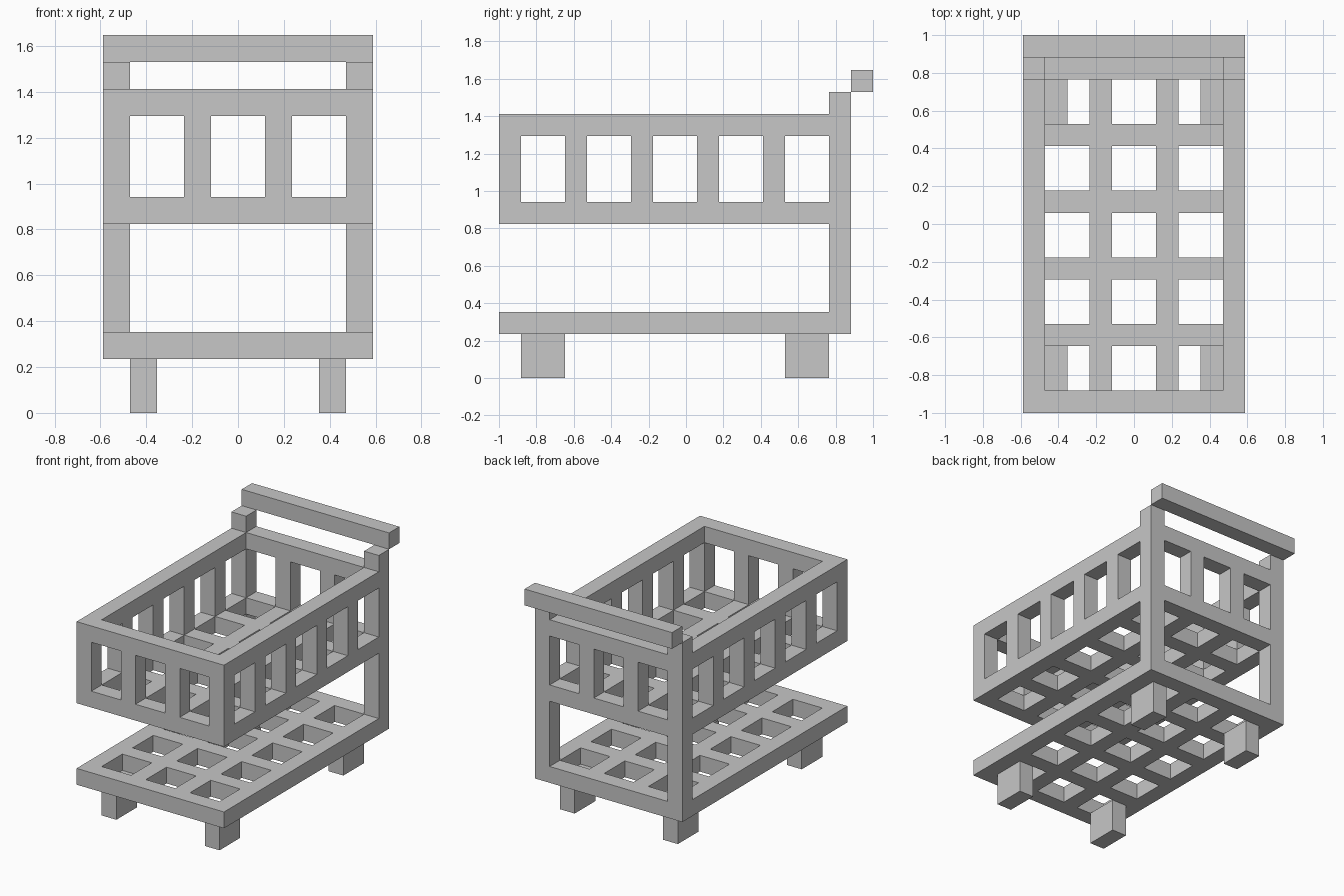
import bpy
import bmesh
from mathutils import Vector

if "Cube" in bpy.data.objects:
    bpy.data.objects.remove(bpy.data.objects["Cube"], do_unlink=True)

U = 2 / 17  # one bar thickness; all part sizes below are in bars

grey = bpy.data.materials.new("plain grey")
grey.use_nodes = True
colour = (0.57, 0.57, 0.57, 1)
grey.diffuse_color = colour
grey.node_tree.nodes["Principled BSDF"].inputs["Base Color"].default_value = colour

# Openings shared by the walls and floors
X_HOLES = [(-4, -2), (-1, 1), (2, 4)]
Y_HOLES = [(y, y + 2) for y in (-7.5, -4.5, -1.5, 1.5, 4.5)]
Z_HOLES = [(8, 11)]


def slab(name, x, y, z, axis=2, holes_u=(), holes_v=()):
    """Box one layer thick along axis, pierced where both hole spans cross."""
    spans = (x, y, z)
    u, v = [i for i in range(3) if i != axis]

    def cuts(i, holes):
        lo, hi = spans[i]
        inner = {c for h in holes for c in h if lo < c < hi}
        return sorted(inner | {lo, hi})

    def in_hole(c, holes):
        return any(a < c < b for a, b in holes)

    us, vs = cuts(u, holes_u), cuts(v, holes_v)
    bm = bmesh.new()
    grid = {}
    for a in us:
        for b in vs:
            co = Vector()
            co[u], co[v], co[axis] = a, b, spans[axis][0]
            grid[a, b] = bm.verts.new(co * U)
    for a, a2 in zip(us, us[1:]):
        for b, b2 in zip(vs, vs[1:]):
            if not (in_hole((a + a2) / 2, holes_u) and in_hole((b + b2) / 2, holes_v)):
                bm.faces.new([grid[a, b], grid[a2, b], grid[a2, b2], grid[a, b2]])

    # Give the sheet its thickness
    ext = bmesh.ops.extrude_face_region(bm, geom=bm.faces[:], use_keep_orig=True)
    shift = Vector()
    shift[axis] = (spans[axis][1] - spans[axis][0]) * U
    top = [g for g in ext["geom"] if isinstance(g, bmesh.types.BMVert)]
    bmesh.ops.translate(bm, verts=top, vec=shift)
    loose = [w for w in bm.verts if not w.link_faces]
    bmesh.ops.delete(bm, geom=loose, context="VERTS")
    bmesh.ops.recalc_face_normals(bm, faces=bm.faces[:])

    mesh = bpy.data.meshes.new(name)
    bm.to_mesh(mesh)
    bm.free()
    mesh.materials.append(grey)
    obj = bpy.data.objects.new(name, mesh)
    bpy.context.collection.objects.link(obj)
    return obj


# Lower shelf and basket floor
slab("lower_shelf", (-5, 5), (-8.5, 7.5), (2, 3), 2, X_HOLES, Y_HOLES)
slab("basket_floor", (-4, 4), (-7.5, 6.5), (7, 8), 2, X_HOLES, Y_HOLES)

# Basket end walls
slab("basket_front", (-4, 4), (-8.5, -7.5), (7, 12), 1, X_HOLES, Z_HOLES)
slab("basket_back", (-4, 4), (6.5, 7.5), (7, 12), 1, X_HOLES, Z_HOLES)

# Mirrored side parts
for side, s in (("left", 1), ("right", -1)):
    outer = sorted((4 * s, 5 * s))
    inner = sorted((3 * s, 4 * s))
    slab("basket_side_" + side, outer, (-8.5, 6.5), (7, 12), 0, Y_HOLES, Z_HOLES)
    slab("back_post_" + side, outer, (6.5, 7.5), (3, 13))
    slab("front_foot_" + side, inner, Y_HOLES[0], (0, 2))
    slab("back_foot_" + side, inner, Y_HOLES[-1], (0, 2))

# Push handle
slab("push_handle", (-5, 5), (7.5, 8.5), (13, 14))
